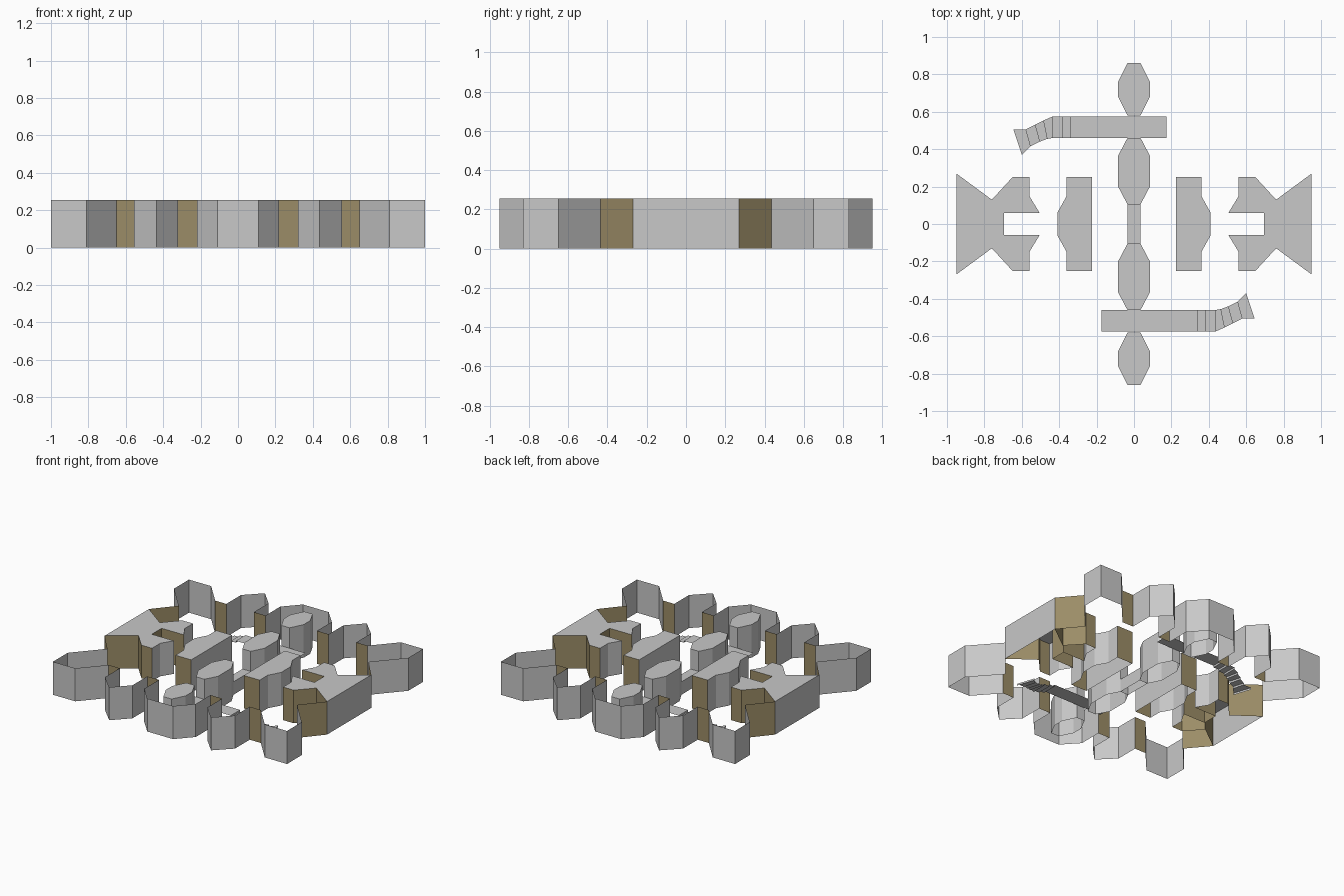
import bpy, bmesh

if "Cube" in bpy.data.objects:
    bpy.data.objects.remove(bpy.data.objects["Cube"])

H = 0.255       # wall height
DECK = 0.10     # walkway height


def material(name, rgb):
    m = bpy.data.materials.new(name)
    m.diffuse_color = (*rgb, 1)
    m.use_nodes = True
    m.node_tree.nodes["Principled BSDF"].inputs["Base Color"].default_value = m.diffuse_color
    return m


GREY = material("concrete_grey", (0.58, 0.58, 0.58))
BROWN = material("door_brown", (0.33, 0.265, 0.135))


def finish(name, bm):
    me = bpy.data.meshes.new(name)
    bm.to_mesh(me)
    bm.free()
    me.materials.append(GREY)
    me.materials.append(BROWN)
    ob = bpy.data.objects.new(name, me)
    bpy.context.collection.objects.link(ob)
    return ob


def extrude_outline(name, pts, top=H, cap=True, brown=lambda x, y: False,
                    skip=lambda x, y: False):
    """Sides (and roof) over a closed outline; rules take each edge's midpoint."""
    bm = bmesh.new()
    low = [bm.verts.new((x, y, 0)) for x, y in pts]
    high = [bm.verts.new((x, y, top)) for x, y in pts]
    n = len(pts)
    for i in range(n):
        j = (i + 1) % n
        mx, my = (pts[i][0] + pts[j][0]) / 2, (pts[i][1] + pts[j][1]) / 2
        if skip(mx, my):
            continue
        f = bm.faces.new((low[i], low[j], high[j], high[i]))
        f.material_index = int(brown(mx, my))
    if cap:
        bm.faces.new(high)
    return finish(name, bm)


def both_ways(half):
    """Close an upper half outline (counter-clockwise) by mirroring in y."""
    return half + [(x, -y) for x, y in reversed(half)]


def turned(pts):
    return [(-x, -y) for x, y in pts]


# Outer wall: one quarter mirrored twice, with brown doors in the recesses
quarter = [(.95, .27), (.81, .435), (1, .65), (1, .83), (.81, .83), (.65, .65),
           (.555, .65), (.555, .83), (.435, .95), (.32, .83), (.32, .65),
           (.22, .65), (.22, .83), (.11, .95)]
upper = quarter + [(-x, y) for x, y in reversed(quarter)]


def is_door(x, y):
    x, y = abs(x), abs(y)
    recess = abs(y - .65) < .01 and x < .7
    side = abs(x - .88) < .01 and y < .4
    return recess or side


extrude_outline("outer_wall", both_ways(upper), cap=False, brown=is_door)

# End bases with a slot, and long cover blocks: one per side
base = both_ways([(.95, .27), (.76, .13), (.65, .25), (.56, .25), (.56, .15),
                  (.505, .06), (.695, .06)])
cover = both_ways([(.41, .06), (.36, .15), (.36, .25), (.225, .25)])


def base_brown(x, y):
    x, y = abs(x), abs(y)
    flank = x > .6 and y > .1 and x < .94
    end = abs(y - .25) < .01
    slot = y < .07 and x > .58
    return flank or end or slot


for side, turn in (("right", lambda p: p), ("left", turned)):
    extrude_outline("end_base_" + side, turn(base), brown=base_brown,
                    skip=lambda x, y: abs(x) > .94)
    extrude_outline("cover_block_" + side, turn(cover),
                    brown=lambda x, y: abs(y) > .24)


# Pillars along the middle line
def pillar(y0, y1, y2, y3):
    right = [(.035, y0), (.085, y1), (.085, y2), (.035, y3)]
    return right + [(-x, y) for x, y in reversed(right)]


outer, inner = pillar(.58, .68, .76, .86), pillar(.105, .2, .365, .46)
for end, turn in (("back", lambda p: p), ("front", turned)):
    extrude_outline("outer_pillar_" + end, turn(outer))
    extrude_outline("inner_pillar_" + end, turn(inner))

# Low wall joining the inner pillars
extrude_outline("middle_wall", [(.035, -.105), (.035, .105), (-.035, .105),
                                (-.035, -.105)], top=DECK,
                skip=lambda x, y: abs(y) > .1)

# Walkways with curved stairs; each pair is the inner and outer tread edge
edges = [((-.175, -.46), (-.175, -.575)), ((.175, -.46), (.175, -.575)),
         ((.34, -.46), (.34, -.575)), ((.385, -.46), (.385, -.575)),
         ((.435, -.46), (.435, -.575)), ((.465, -.455), (.485, -.553)),
         ((.505, -.44), (.53, -.53)), ((.555, -.415), (.58, -.505)),
         ((.6, -.37), (.645, -.505))]


def walkway(name, sign):
    bm = bmesh.new()
    last = None
    for i in range(len(edges) - 1):
        z = DECK * (1 - max(0, i - 1) / 7)
        quad = [bm.verts.new((sign * x, sign * y, z)) for x, y in
                (edges[i][0], edges[i][1], edges[i + 1][1], edges[i + 1][0])]
        bm.faces.new(quad)
        if last and i > 1:      # riser
            bm.faces.new((last[0], last[1], quad[1], quad[0]))
        last = (quad[3], quad[2])
    # last riser down to the floor
    foot = [bm.verts.new((v.co.x, v.co.y, 0)) for v in last]
    bm.faces.new((last[0], last[1], foot[1], foot[0]))
    return finish(name, bm)


walkway("walkway_front", 1)
walkway("walkway_back", -1)
